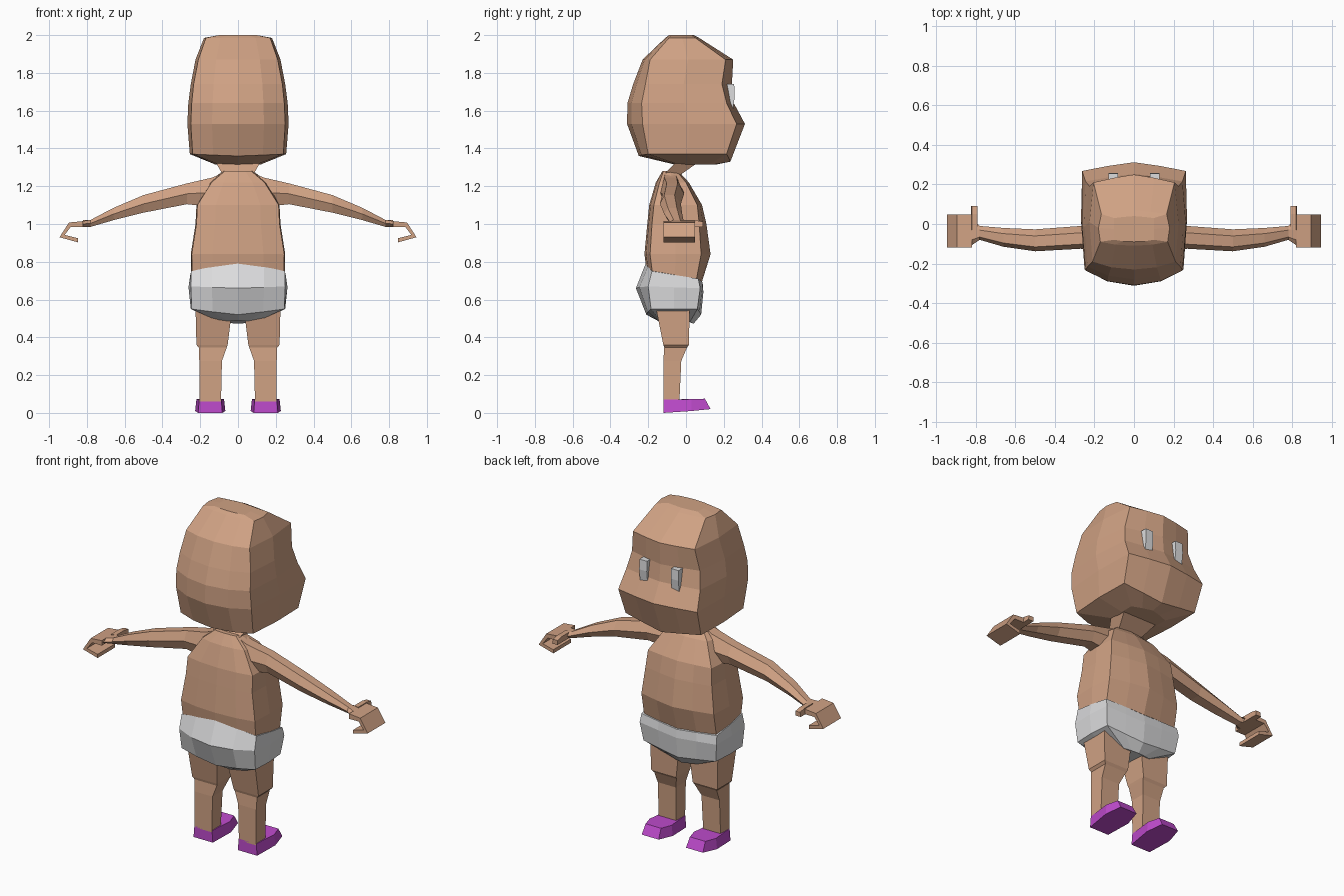
import bpy, bmesh


def material(name, rgb):
    m = bpy.data.materials.new(name)
    m.diffuse_color = (*rgb, 1)
    return m


SKIN = material("skin", (0.63, 0.36, 0.23))
WHITE = material("soft_white", (0.72, 0.72, 0.73))
PURPLE = material("purple", (0.52, 0.07, 0.61))


def loft(name, rings, mat, mirror=False):
    """Join rings of equal point count into a closed, flat-shaded solid."""
    bm = bmesh.new()
    vs = [[bm.verts.new(p) for p in r] for r in rings]
    n = len(vs[0])
    for a, b in zip(vs, vs[1:]):
        for i in range(n):
            j = (i + 1) % n
            bm.faces.new((a[i], a[j], b[j], b[i]))
    bm.faces.new(vs[0][::-1])
    bm.faces.new(vs[-1])
    bmesh.ops.recalc_face_normals(bm, faces=bm.faces)
    me = bpy.data.meshes.new(name)
    bm.to_mesh(me)
    bm.free()
    me.materials.append(mat)
    ob = bpy.data.objects.new(name, me)
    bpy.context.collection.objects.link(ob)
    if mirror:
        mod = ob.modifiers.new("mirror", "MIRROR")
        mod.use_mirror_merge = False
    return ob


def body_ring(z, xs, xb, xf, yb, ybc, yfc, yf):
    """Symmetric 12-point ring; z is one height or (back, back corner, front corner, front)."""
    zb, zbc, zfc, zf = z if isinstance(z, tuple) else (z,) * 4
    half = [(0, yb, zb),
            (xb * .55, yb + (ybc - yb) * .28, zb + (zbc - zb) * .5),
            (xb, ybc, zbc),
            (xs, (ybc + yfc) / 2, (zbc + zfc) / 2),
            (xf, yfc, zfc),
            (xf * .5, yf + (yfc - yf) * .42, (zf + zfc) / 2),
            (0, yf, zf)]
    return half + [(-x, y, h) for x, y, h in half[-2:0:-1]]


def rect(x0, x1, y0, y1, z):
    return [(x0, y0, z), (x1, y0, z), (x1, y1, z), (x0, y1, z)]


# Head with pointed nose ridge, facing +y
loft("head", [body_ring(*r) for r in (
    (1.315, .12, .10, .12, -.06, -.04, .12, .16),
    ((1.36, 1.37, 1.37, 1.33), .255, .24, .25, -.25, -.20, .215, .235),
    (1.53, .268, .25, .262, -.312, -.23, .268, .312),
    (1.64, .263, .245, .245, -.31, -.235, .215, .253),
    (1.74, .25, .235, .225, -.28, -.215, .19, .243),
    (1.87, .225, .21, .205, -.23, -.19, .21, .25),
    (1.985, .18, .17, .165, -.11, -.09, .05, .07),
    (2.0, .10, .10, .10, -.09, -.08, .03, .04))], SKIN)

# Eyes
loft("eyes", [rect(.08, .13, .2, .25, 1.61), rect(.08, .13, .2, .258, 1.68),
              rect(.08, .13, .2, .255, 1.74)], WHITE, True)

# Neck and torso
loft("neck", [rect(-.08, .08, -.12, -.03, 1.26), rect(-.12, .12, -.05, .07, 1.33)], SKIN)
loft("torso", [body_ring(*r) for r in (
    (.68, .25, .24, .24, -.20, -.17, .05, .08),
    (.84, .25, .245, .24, -.22, -.19, .08, .13),
    (1.0, .225, .22, .22, -.205, -.18, .07, .108),
    (1.1, .22, .215, .21, -.195, -.17, .06, .085),
    (1.22, .16, .14, .14, -.16, -.14, 0, .015),
    (1.28, .08, .07, .07, -.125, -.12, -.05, -.04))], SKIN)

# Diaper, higher at the back
loft("diaper", [body_ring(*r) for r in (
    ((.49, .48, .48, .472), .10, .09, .09, -.15, -.13, .02, .04),
    ((.52, .55, .55, .52), .25, .245, .24, -.21, -.185, .06, .08),
    ((.66, .67, .66, .64), .262, .25, .255, -.265, -.20, .075, .092),
    ((.80, .75, .71, .69), .253, .248, .25, -.21, -.18, .065, .088))], WHITE)

# Legs with a step at the knee
loft("legs", [rect(*r) for r in (
    (.09, .205, -.12, -.035, .06),
    (.085, .205, -.12, -.025, .275),
    (.06, .207, -.115, .005, .345),
    (.055, .22, -.12, .015, .36),
    (.03, .225, -.16, .02, .56))], SKIN, True)


# Shoes with flared sides and sloping toe
def shoe_ring(w, toe, z_heel, z_toe):
    c = .147
    return [(c - w * .8, -.12, z_heel), (c + w * .8, -.12, z_heel),
            (c + w, .03, (z_heel + z_toe) / 2), (c + w * .7, toe, z_toe),
            (c - w * .7, toe, z_toe), (c - w, .03, (z_heel + z_toe) / 2)]


loft("shoes", [shoe_ring(.08, .13, 0, .02), shoe_ring(.073, .10, .07, .075)], PURPLE, True)


# Arms, six-sided, tapering to the wrist and widening into the palm
def arm_ring(x, y0, y1, z0, z1):
    ym, zm = (y0 + y1) / 2, (z0 + z1) / 2
    d = (y1 - y0) * .2
    return [(x, y0, zm), (x, y0 + d, z1), (x, ym + d, z1),
            (x, y1, zm), (x, y1 - d, z0), (x, y0 + d, z0)]


loft("arms", [arm_ring(*r) for r in (
    (.06, -.13, -.03, 1.12, 1.275),
    (.14, -.14, -.01, 1.09, 1.245),
    (.27, -.125, -.01, 1.105, 1.215),
    (.50, -.138, -.027, 1.06, 1.153),
    (.66, -.115, -.02, 1.02, 1.085),
    (.78, -.08, -.01, .985, 1.022),
    (.84, -.12, .045, .985, 1.012))], SKIN, True)

# Curled hands and thumbs
hook = [(.82, 1.015), (.895, 1.008), (.945, .93), (.848, .903),
        (.848, .925), (.918, .942), (.885, .985), (.82, .985)]
loft("hands", [[(x, y, z) for x, z in hook] for y in (-.12, .047)], SKIN, True)
loft("thumbs", [[(.79, y, .985), (.825, y, .985), (.82, y, h), (.79, y, h)]
                for y, h in ((-.03, 1.02), (.05, 1.02), (.09, 1.012))], SKIN, True)
